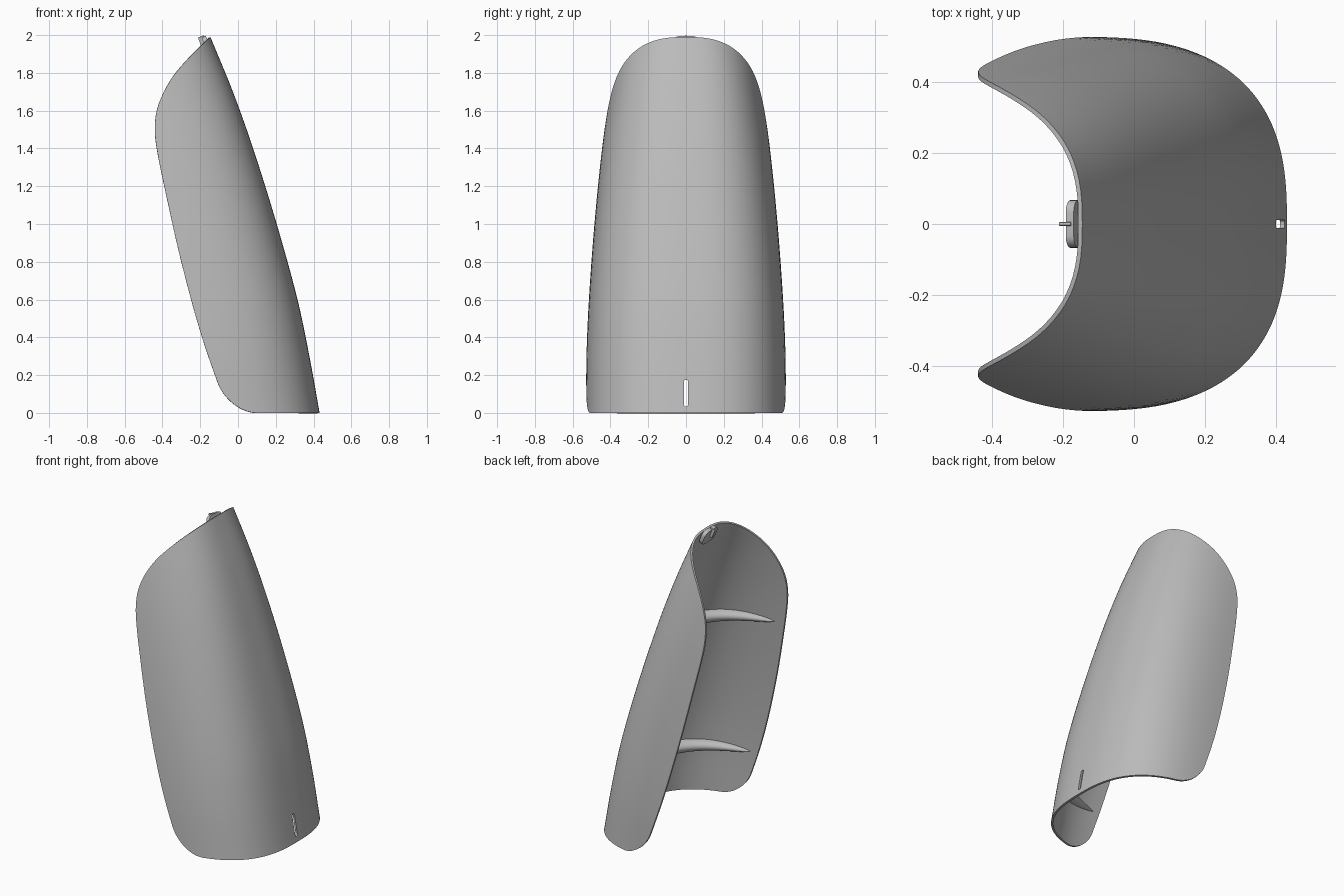
import bpy, bmesh, math
from mathutils import Vector

if "Cube" in bpy.data.objects:
    bpy.data.objects.remove(bpy.data.objects["Cube"])

grey = bpy.data.materials.new("plain grey")
grey.use_nodes = True
grey.diffuse_color = (0.5, 0.5, 0.5, 1)
grey.node_tree.nodes["Principled BSDF"].inputs["Base Color"].default_value = (0.5, 0.5, 0.5, 1)

TOP = 1.99
WALL = 0.013


def curve(points):
    """Smooth function through (z, value) points."""
    def slope(i):
        a, b = points[max(i - 1, 0)], points[min(i + 1, len(points) - 1)]
        return (b[1] - a[1]) / (b[0] - a[0])

    def value(z):
        i = 0
        while i < len(points) - 2 and z > points[i + 1][0]:
            i += 1
        (z0, v0), (z1, v1) = points[i], points[i + 1]
        h = z1 - z0
        t = (z - z0) / h
        return (v0 * (1 + 2 * t) * (1 - t) ** 2 + slope(i) * h * t * (1 - t) ** 2
                + v1 * t * t * (3 - 2 * t) + slope(i + 1) * h * t * t * (t - 1))
    return value


ridge = curve([(0, .432), (.3, .378), (.6, .315), (1, .205), (1.4, .08), (1.7, -.027), (TOP, -.146)])
width = curve([(0, 1), (.3, .995), (.6, .97), (1, .915), (1.4, .84), (1.7, .765), (TOP, .68)])
rim = curve([(0, -.05), (.4, -.19), (.8, -.3), (1.2, -.39), (1.4, -.43), (1.5, -.44), (1.6, -.43),
             (1.7, -.392), (1.8, -.33), (1.9, -.24), (1.96, -.178), (TOP, -.146)])


def rim_x(z):
    # Open edge, with a rounded corner at the foot
    corner = max(0, 1 - z / .16)
    return rim(z) + .15 * (1 - math.sqrt(1 - corner ** 2))


def wall_point(t, z, reach):
    # Superellipse cross-section; t runs from one rim over the ridge to the other
    d = reach * abs(t) ** 2.7
    y = .53 * width(z) * (1 - max(0, 1 - d / .6) ** 2.7) ** (1 / 2.7)
    return Vector((ridge(z) - d, math.copysign(y, t), z))


def finish(name, bm, angle=35):
    mesh = bpy.data.meshes.new(name)
    bm.to_mesh(mesh)
    bm.free()
    obj = bpy.data.objects.new(name, mesh)
    bpy.context.collection.objects.link(obj)
    mesh.materials.append(grey)
    bpy.ops.object.select_all(action='DESELECT')
    obj.select_set(True)
    bpy.context.view_layer.objects.active = obj
    bpy.ops.object.shade_smooth_by_angle(angle=math.radians(angle))
    return obj


def skin(bm, rows, closed=False):
    grid = [[bm.verts.new(p) for p in row] for row in rows]
    n = len(rows[0])
    for low, high in zip(grid, grid[1:]):
        for j in range(n if closed else n - 1):
            k = (j + 1) % n
            bm.faces.new((low[j], low[k], high[k], high[j]))
    return grid


def box(name, center, size, tilt=0, bevel=0):
    bm = bmesh.new()
    bmesh.ops.create_cube(bm, size=1)
    bmesh.ops.scale(bm, vec=size, verts=bm.verts)
    if bevel:
        # Round the outline seen along x
        edges = [e for e in bm.edges if abs(e.verts[0].co.x - e.verts[1].co.x) > 1e-5]
        bmesh.ops.bevel(bm, geom=edges, offset=bevel, segments=6, profile=.5, affect='EDGES')
    obj = finish(name, bm)
    obj.location = center
    obj.rotation_euler.y = tilt
    return obj


# Curved shell
ROWS, HALF = 72, 32
bm = bmesh.new()
rows = []
for k in range(ROWS + 1):
    z = TOP * (1 - math.cos(math.pi * k / ROWS)) / 2
    reach = max(0, ridge(z) - rim_x(z))
    rows.append([wall_point(j / HALF, z, reach) for j in range(-HALF, HALF + 1)])
skin(bm, rows)
bmesh.ops.remove_doubles(bm, verts=bm.verts, dist=.0003)
shell = finish("shell", bm)
solid = shell.modifiers.new("wall", 'SOLIDIFY')
solid.thickness = WALL
solid.offset = -1
bpy.ops.object.modifier_apply(modifier="wall")

# Slot through the foot of the ridge
cutter = box("slot_cutter", (.41, 0, .105), (.2, .022, .14), bevel=.008)
cutter.hide_render = True
cut = shell.modifiers.new("slot", 'BOOLEAN')
cut.operation = 'DIFFERENCE'
cut.solver = 'EXACT'
cut.object = cutter
bpy.context.view_layer.objects.active = shell
bpy.ops.object.modifier_apply(modifier="slot")
bpy.data.objects.remove(cutter)
bpy.ops.object.select_all(action='DESELECT')
shell.select_set(True)
bpy.ops.object.shade_smooth_by_angle(angle=math.radians(35))


# Tapered ribs across the inside
def rib(name, z, margin):
    bm = bmesh.new()
    reach = ridge(z) - rim_x(z) - margin
    rings = []
    for j in range(-24, 25):
        t = j / 24
        p = wall_point(t, z, reach)
        along = wall_point(t + .01, z, reach) - wall_point(t - .01, z, reach)
        inward = Vector((-along.y, along.x, 0)).normalized()
        taper = max(.03, (1 - t ** 4) ** .7)
        ring = []
        for a in range(9):
            angle = math.pi * (a / 8 - .5)
            dz = .045 * taper * math.sin(angle)
            lean = ridge(z + dz) - ridge(z)
            q = p + inward * (.009 + .07 * taper * math.cos(angle))
            ring.append(q + Vector((lean, 0, dz)))
        rings.append(ring)
    grid = skin(bm, rings, closed=True)
    bm.faces.new(grid[0])
    bm.faces.new(grid[-1])
    bmesh.ops.recalc_face_normals(bm, faces=bm.faces)
    return finish(name, bm, 50)


rib("lower_rib", .31, .04)
rib("upper_rib", 1.25, .06)

# Small clip under the top edge
box("clip_plate", (-.163, 0, 1.945), (.024, .135, .1), tilt=-.38, bevel=.035)
box("clip_fin", (-.185, 0, 1.965), (.035, .01, .06), tilt=-.38, bevel=.004)
